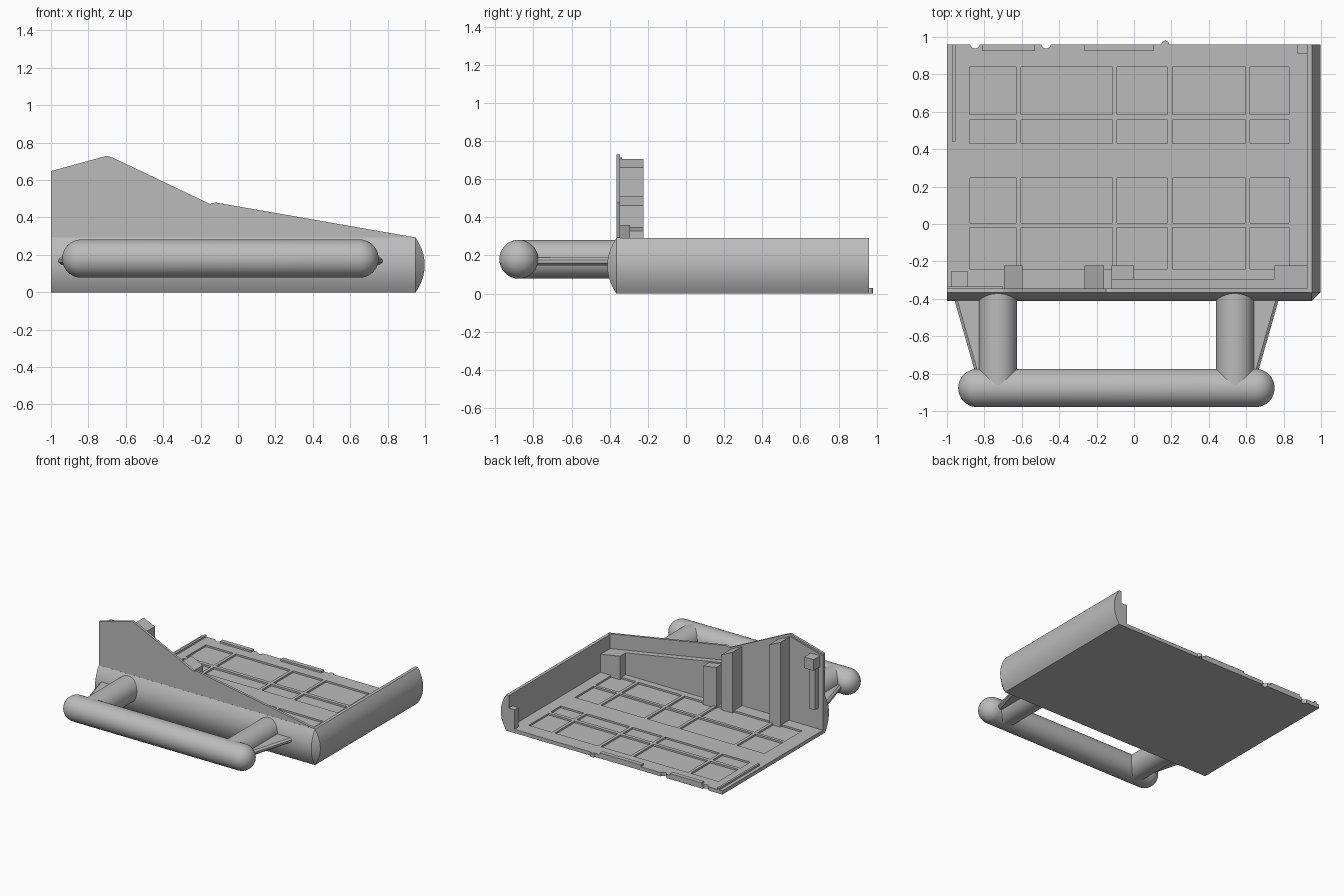
import bpy, bmesh, math
from mathutils import Matrix, Vector

cube = bpy.data.objects.get("Cube")
if cube:
    bpy.data.objects.remove(cube)

grey = bpy.data.materials.new("plain grey")
grey.use_nodes = True
grey.diffuse_color = (0.5, 0.5, 0.5, 1)
grey.node_tree.nodes["Principled BSDF"].inputs["Base Color"].default_value = (0.5, 0.5, 0.5, 1)


def finish(name, bm, smooth=False):
    bmesh.ops.recalc_face_normals(bm, faces=bm.faces)
    mesh = bpy.data.meshes.new(name)
    bm.to_mesh(mesh)
    bm.free()
    mesh.materials.append(grey)
    obj = bpy.data.objects.new(name, mesh)
    bpy.context.collection.objects.link(obj)
    if smooth:
        bpy.ops.object.select_all(action='DESELECT')
        obj.select_set(True)
        bpy.context.view_layer.objects.active = obj
        bpy.ops.object.shade_smooth_by_angle(angle=math.radians(35))
    return obj


def loft(bm, rings):
    # closed solid through rings of equal length
    rows = [[bm.verts.new(p) for p in r] for r in rings]
    n = len(rows[0])
    for a, b in zip(rows, rows[1:]):
        for i in range(n):
            bm.faces.new((a[i], a[(i + 1) % n], b[(i + 1) % n], b[i]))
    bm.faces.new(rows[0][::-1])
    bm.faces.new(rows[-1])


def add_box(bm, x, y, z):
    loft(bm, [[(x[0], y[0], h), (x[1], y[0], h), (x[1], y[1], h), (x[0], y[1], h)] for h in z])


def box(name, x, y, z):
    bm = bmesh.new()
    add_box(bm, x, y, z)
    return finish(name, bm)


def upright(name, outline, y0, y1):
    bm = bmesh.new()
    loft(bm, [[(x, y, z) for x, z in outline] for y in (y0, y1)])
    return finish(name, bm)


def add_cylinder(bm, x, y, z, r, depth, along_y=False):
    turn = Matrix.Rotation(math.pi / 2, 4, 'X') if along_y else Matrix()
    bmesh.ops.create_cone(bm, cap_ends=True, segments=48, radius1=r, radius2=r,
                          depth=depth, matrix=Matrix.Translation((x, y, z)) @ turn)


FRONT, BACK, LEFT, RIM, FLOOR = -0.365, 0.96, 0.95, 0.292, 0.03
INNER = FRONT + 0.02

# Floor with recessed panels and two rounded notches
floor = box("floor", (-1, LEFT), (FRONT, BACK), (0, FLOOR))
columns = [(-0.88, -0.63), (-0.605, -0.115), (-0.09, 0.18), (0.205, 0.595), (0.62, 0.83)]
rows = [(-0.24, -0.02), (0.005, 0.245), (0.43, 0.555), (0.585, 0.84)]
bm = bmesh.new()
for c in columns:
    for r in rows:
        add_box(bm, c, r, (FLOOR - 0.014, FLOOR + 0.05))
for x in (-0.85, -0.47):
    add_cylinder(bm, x, BACK + 0.003, 0, 0.025, 0.2)
cutter = finish("floor_cutter", bm)
cutter.hide_render = True
cut = floor.modifiers.new("panels", 'BOOLEAN')
cut.operation = 'DIFFERENCE'
cut.solver = 'EXACT'
cut.object = cutter
bpy.context.view_layer.objects.active = floor
bpy.ops.object.modifier_apply(modifier=cut.name)
bpy.data.objects.remove(cutter)

# Bulging front and side wall with a cut-off corner
bm = bmesh.new()
rings = []
steps = 20
for i in range(steps + 1):
    t = i / steps
    z, b = t * RIM, 0.048 * 4 * t * (1 - t)
    if i in (0, steps):
        b = 0.0005
    rings.append([(-1, FRONT - b, z), (LEFT, FRONT - b, z), (LEFT + b, FRONT, z),
                  (LEFT + b, BACK, z), (LEFT - 0.025, BACK, z),
                  (LEFT - 0.025, INNER, z), (-1, INNER, z)])
loft(bm, rings)
finish("curved_wall", bm, True)

# Sloping upper wall
crest = [(-1, 0.648), (-0.7, 0.73), (-0.67, 0.72), (-0.15, 0.472), (-0.12, 0.48), (LEFT, 0.293)]


def wall_top(x):
    for (x0, z0), (x1, z1) in zip(crest, crest[1:]):
        if x0 <= x <= x1:
            return z0 + (z1 - z0) * (x - x0) / (x1 - x0)


upright("upper_wall", [(-1, RIM - 0.002)] + [(LEFT, RIM - 0.002)] + crest[::-1], FRONT, INNER)
upright("wall_pad", [(-1, FLOOR), (-0.7, FLOOR), (-0.7, 0.715), (-1, 0.635)], INNER, INNER + 0.01)


# Inner ribs and console, tops parallel to the wall
def rib(name, x0, x1, y1, drop):
    upright(name, [(x0, 0.01), (x1, 0.01), (x1, wall_top(x1) - drop), (x0, wall_top(x0) - drop)],
            INNER, y1)


rib("tall_rib", -0.695, -0.595, -0.222, 0.022)
rib("short_rib", -0.265, -0.16, -0.222, 0.015)
rib("console_back", -0.12, 0.945, -0.295, 0.12)
rib("console_end", -0.12, 0.0, -0.222, 0.13)
rib("console_corner", 0.75, 0.945, -0.222, 0.12)
box("wall_strip", (-0.96, -0.905), (INNER, -0.29), (0.2, 0.56))
box("wall_block", (-0.975, -0.89), (INNER, -0.25), (0.54, 0.63))

# Small details along the floor edges
box("corner_post", (0.875, 0.94), (0.91, BACK), (0.01, 0.19))
box("side_strip", (-0.972, -0.955), (0.44, BACK), (0.02, 0.045))
for x0, x1 in ((-0.81, -0.53), (-0.265, 0.105)):
    box("edge_tab", (x0, x1), (0.925, BACK), (0.02, 0.045))
bm = bmesh.new()
add_cylinder(bm, 0.167, BACK, 0.015, 0.02, 0.028)
finish("edge_peg", bm, True)

# Front bar: a capsule carried by two round arms
R, BAR_Y, BAR_Z, X0, X1 = 0.102, -0.877, 0.18, -0.838, 0.65
bm = bmesh.new()
rings = []
arc = [math.pi / 2 * i / 12 for i in range(13)]
stations = [(X0 - R * math.cos(a), R * math.sin(a)) for a in arc]
stations += [(X1 + R * math.cos(a), R * math.sin(a)) for a in arc[::-1]]
for x, r in stations:
    r = max(r, 0.001)
    rings.append([(x, BAR_Y + r * math.cos(k * math.pi / 24), BAR_Z + r * math.sin(k * math.pi / 24))
                  for k in range(48)])
loft(bm, rings)
finish("front_bar", bm, True)

for side, x in ((-1, -0.727), (1, 0.54)):
    bm = bmesh.new()
    add_cylinder(bm, x, (BAR_Y + FRONT) / 2, BAR_Z, R - 0.001, FRONT - BAR_Y, True)
    finish("bar_arm", bm, True)
    # Tapered fin outside each arm, with chamfered rim
    bm = bmesh.new()
    for_ring = lambda e, z: [(x, FRONT, z), (x + side * (0.245 - e), FRONT, z),
                             (x + side * (0.115 - e), -0.82, z), (x, -0.82, z)]
    loft(bm, [for_ring(e, BAR_Z - 0.012 + h)
              for e, h in ((0.015, -0.02), (0, -0.008), (0, 0.008), (0.015, 0.02))])
    finish("arm_fin", bm)
